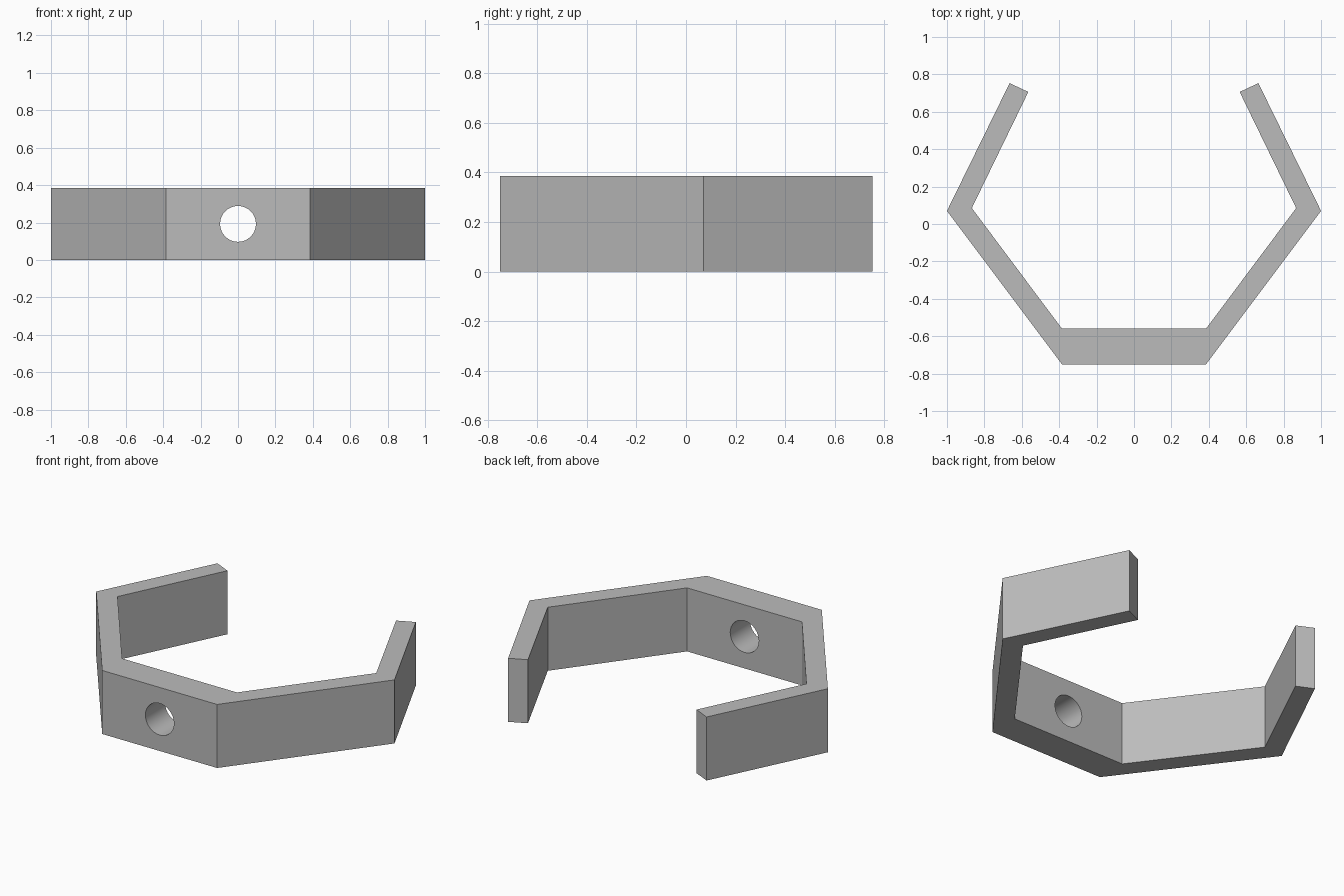
import bpy
import bmesh
from math import radians

cube = bpy.data.objects.get("Cube")
if cube:
    bpy.data.objects.remove(cube, do_unlink=True)

HEIGHT = 0.385
HOLE_RADIUS = 0.096

# Plain grey material
grey = bpy.data.materials.new("plain grey")
grey.use_nodes = True
colour = (0.5, 0.5, 0.5, 1)
grey.diffuse_color = colour
grey.node_tree.nodes["Principled BSDF"].inputs["Base Color"].default_value = colour

# Open clip band: half outline from the front centre around one arm, mirrored
outer = [(0.385, -0.75), (1.0, 0.07), (0.665, 0.753)]
inner = [(0.565, 0.706), (0.867, 0.085), (0.385, -0.56)]
half = outer + inner
outline = half + [(-x, y) for x, y in reversed(half)]

bm = bmesh.new()
base = bm.faces.new([bm.verts.new((x, y, 0)) for x, y in outline])
top = bmesh.ops.extrude_face_region(bm, geom=[base])["geom"]
bmesh.ops.translate(bm, vec=(0, 0, HEIGHT),
                    verts=[v for v in top if isinstance(v, bmesh.types.BMVert)])
bmesh.ops.recalc_face_normals(bm, faces=bm.faces)
mesh = bpy.data.meshes.new("clip_band")
bm.to_mesh(mesh)
bm.free()
mesh.materials.append(grey)
band = bpy.data.objects.new("clip_band", mesh)
bpy.context.collection.objects.link(band)

# Screw hole through the thick front wall
bpy.ops.mesh.primitive_cylinder_add(vertices=32, radius=HOLE_RADIUS, depth=0.5,
                                    location=(0, -0.655, HEIGHT / 2),
                                    rotation=(radians(90), 0, 0))
cutter = bpy.context.object
cutter.name = "hole_cutter"
cutter.data.materials.append(grey)
cut = band.modifiers.new("screw_hole", "BOOLEAN")
cut.operation = "DIFFERENCE"
cut.solver = "EXACT"
cut.object = cutter

bpy.ops.object.select_all(action="DESELECT")
band.select_set(True)
bpy.context.view_layer.objects.active = band
bpy.ops.object.modifier_apply(modifier=cut.name)
bpy.data.objects.remove(cutter, do_unlink=True)
bpy.ops.object.shade_smooth_by_angle(angle=radians(30))
